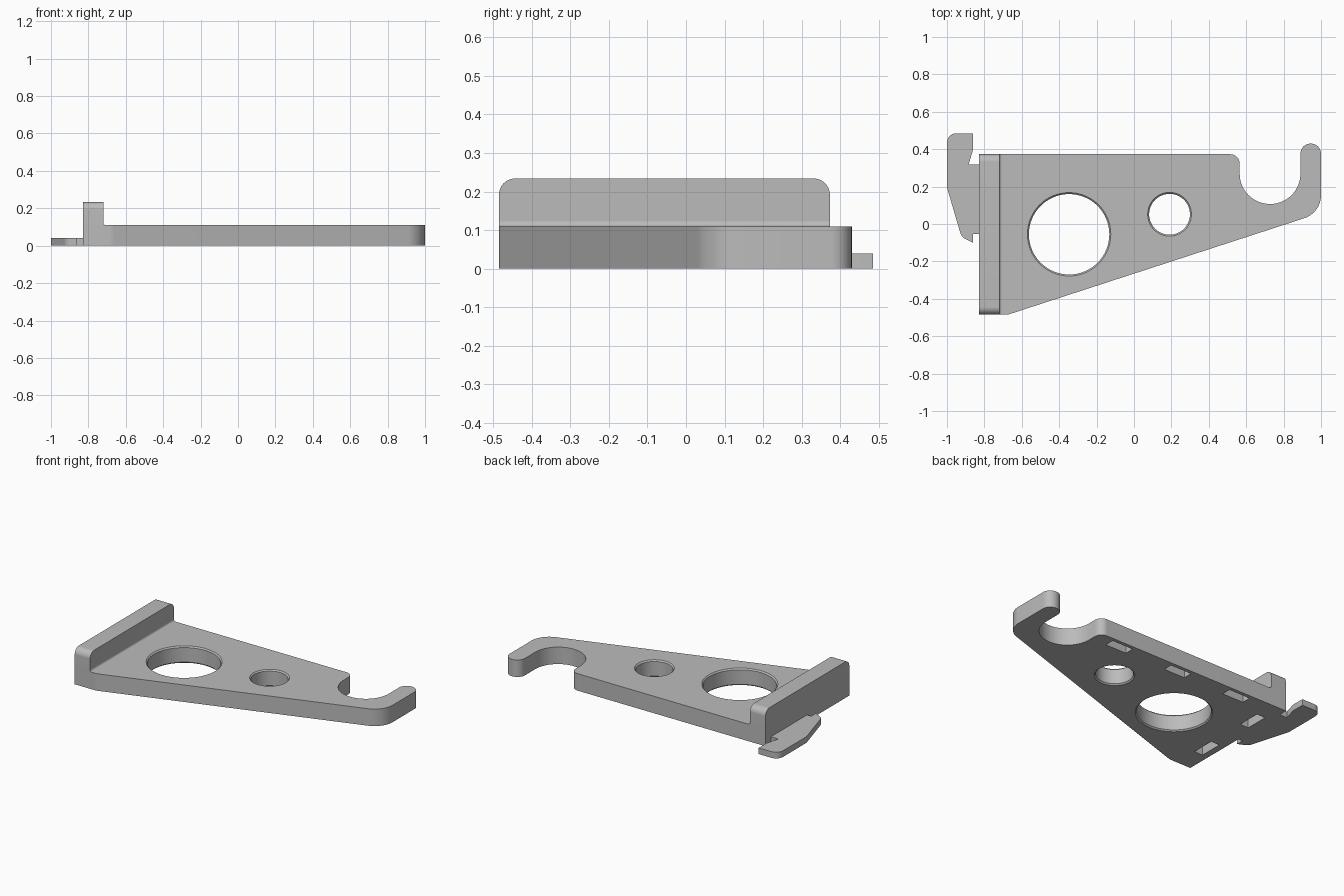
import bpy, bmesh, math
from mathutils import Vector, Matrix

cube = bpy.data.objects.get("Cube")
if cube:
    bpy.data.objects.remove(cube, do_unlink=True)

grey = bpy.data.materials.new("light_grey")
grey.use_nodes = True
grey.diffuse_color = (0.5, 0.5, 0.5, 1)
grey.node_tree.nodes["Principled BSDF"].inputs["Base Color"].default_value = (0.5, 0.5, 0.5, 1)


def rounded(corners, steps=14):
    """Outline from (x, y, radius) corners; radius 0 keeps the corner sharp."""
    out = []
    for i, (x, y, r) in enumerate(corners):
        p = Vector((x, y))
        if r == 0:
            out.append(p)
            continue
        a = (Vector(corners[i - 1][:2]) - p).normalized()
        b = (Vector(corners[(i + 1) % len(corners)][:2]) - p).normalized()
        half = a.angle(b) / 2
        centre = p + (a + b).normalized() * r / math.sin(half)
        start = p + a * r / math.tan(half) - centre
        end = p + b * r / math.tan(half) - centre
        sweep = start.angle_signed(end)
        for k in range(steps + 1):
            out.append(centre + Matrix.Rotation(-sweep * k / steps, 2) @ start)
    return out


def add_object(name, bm):
    bmesh.ops.remove_doubles(bm, verts=bm.verts, dist=0.0002)
    bmesh.ops.recalc_face_normals(bm, faces=bm.faces)
    mesh = bpy.data.meshes.new(name)
    bm.to_mesh(mesh)
    bm.free()
    mesh.materials.append(grey)
    obj = bpy.data.objects.new(name, mesh)
    bpy.context.collection.objects.link(obj)
    return obj


def prism(name, outline, place, depth):
    """Extrude a 2D outline; place maps an outline point to 3D."""
    bm = bmesh.new()
    face = bm.faces.new([bm.verts.new(place(p)) for p in outline])
    ext = bmesh.ops.extrude_face_region(bm, geom=[face])
    verts = [g for g in ext["geom"] if isinstance(g, bmesh.types.BMVert)]
    bmesh.ops.translate(bm, verts=verts, vec=depth)
    return add_object(name, bm)


def hole_cutter(x, y, r, chamfer=0.008, sides=64):
    """Round cutter flared at both faces of the plate."""
    bm = bmesh.new()
    flare = r + chamfer
    profile = [(flare, -0.02), (flare, 0), (r, chamfer),
               (r, THICK - chamfer), (flare, THICK), (flare, THICK + 0.02)]
    rings = [[bm.verts.new((x + rad * math.cos(math.tau * k / sides),
                            y + rad * math.sin(math.tau * k / sides), z))
              for k in range(sides)] for rad, z in profile]
    for low, high in zip(rings, rings[1:]):
        for k in range(sides):
            n = (k + 1) % sides
            bm.faces.new((low[k], low[n], high[n], high[k]))
    bm.faces.new(rings[0])
    bm.faces.new(rings[-1])
    return add_object("hole_cutter", bm)


def slot_cutter(x, y, w, d, depth=0.08):
    bm = bmesh.new()
    bmesh.ops.create_cube(bm, size=1)
    bmesh.ops.scale(bm, verts=bm.verts, vec=(w, d, depth + 0.02))
    bmesh.ops.translate(bm, verts=bm.verts, vec=(x, y, (depth - 0.02) / 2))
    return add_object("slot_cutter", bm)


THICK = 0.11
LEFT, FLANGE, FRONT, BACK = -0.83, -0.72, -0.485, 0.373

# Bracket plate with the open hook at its far end
plate = prism("bracket_plate", rounded([
    (LEFT, FRONT, 0), (-0.675, FRONT, 0.1), (1, 0.06, 0.13),
    (1, 0.43, 0.054), (0.89, 0.43, 0.054), (0.89, 0.107, 0.162),
    (0.565, 0.107, 0.162), (0.565, BACK, 0.05), (LEFT, BACK, 0)]),
    lambda p: (p.x, p.y, 0), (0, 0, THICK))

# Round holes and underside pockets
cutters = [hole_cutter(-0.347, -0.055, 0.215), hole_cutter(0.19, 0.052, 0.109)]
cutters += [slot_cutter(x, 0.32, 0.15, 0.06) for x in (0.38, -0.06, -0.50)]
cutters += [slot_cutter(-0.758, y, 0.06, 0.15) for y in (0.16, -0.25)]
for cutter in cutters:
    cutter.hide_render = True
    mod = plate.modifiers.new("cut", "BOOLEAN")
    mod.operation, mod.solver, mod.object = "DIFFERENCE", "EXACT", cutter
depsgraph = bpy.context.evaluated_depsgraph_get()
cut_mesh = bpy.data.meshes.new_from_object(plate.evaluated_get(depsgraph))
plate.modifiers.clear()
plate.data = cut_mesh
for cutter in cutters:
    bpy.data.objects.remove(cutter, do_unlink=True)

# Upright flange with rounded top corners
flange = prism("upright_flange", rounded([
    (FRONT, THICK, 0), (BACK, THICK, 0), (BACK, 0.234, 0.042), (FRONT, 0.234, 0.042)]),
    lambda p: (LEFT, p.x, p.y), (FLANGE - LEFT, 0, 0))

# Small fillet where the flange meets the plate
R = 0.014
fillet = prism("flange_fillet", rounded([
    (FLANGE, THICK + R, 0), (FLANGE, THICK, R * 0.999), (FLANGE + R, THICK, 0),
    (FLANGE, THICK, 0)], 6),
    lambda p: (p.x, FRONT, p.y), (0, BACK - FRONT, 0))

# Thin latch tab behind the flange
tab = prism("latch_tab", rounded([
    (-0.86, 0.485, 0), (-1, 0.485, 0.05), (-1, 0.195, 0.1), (-0.922, -0.07, 0.05),
    (-0.86, -0.1, 0), (-0.86, -0.053, 0), (LEFT, -0.053, 0), (LEFT, 0.317, 0),
    (-0.884, 0.317, 0), (-0.86, 0.4, 0)]),
    lambda p: (p.x, p.y, 0), (0, 0, 0.04))

# Smooth the curved walls, keep the edges crisp
bpy.ops.object.select_all(action="DESELECT")
for obj in (plate, flange, fillet, tab):
    obj.select_set(True)
bpy.context.view_layer.objects.active = plate
bpy.ops.object.shade_smooth_by_angle(angle=math.radians(30))
